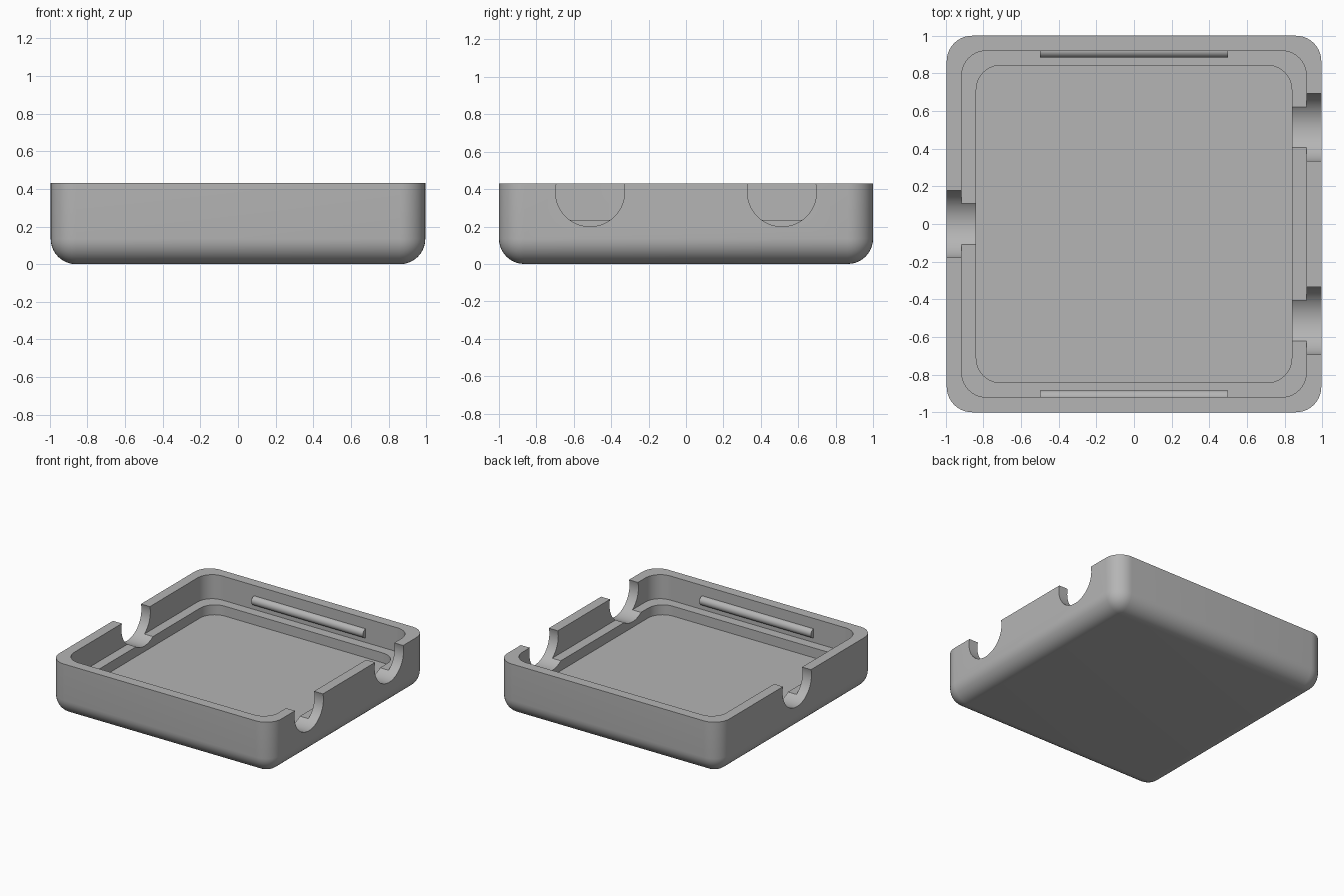
import bpy, bmesh
from math import pi
from mathutils import Matrix

default = bpy.data.objects.get("Cube")
if default:
    bpy.data.objects.remove(default, do_unlink=True)

# Single grey plastic
grey = bpy.data.materials.new("grey plastic")
grey.use_nodes = True
colour = (0.46, 0.46, 0.46, 1)
grey.diffuse_color = colour
grey.node_tree.nodes["Principled BSDF"].inputs["Base Color"].default_value = colour

HEIGHT, LEDGE, FLOOR = 0.43, 0.235, 0.155
WALL_X, WALL_Y, LIP = 0.915, 0.92, 0.077


def finish(name, bm):
    bmesh.ops.recalc_face_normals(bm, faces=bm.faces[:])
    mesh = bpy.data.meshes.new(name)
    bm.to_mesh(mesh)
    bm.free()
    mesh.materials.append(grey)
    obj = bpy.data.objects.new(name, mesh)
    bpy.context.collection.objects.link(obj)
    return obj


def rounded_block(name, half_x, half_y, low, high, radius, round_base=False):
    """Block with rounded upright edges and, if asked, a rounded base."""
    bm = bmesh.new()
    bmesh.ops.create_cube(bm, size=1)
    for v in bm.verts:
        v.co.x *= 2 * half_x
        v.co.y *= 2 * half_y
        v.co.z = high if v.co.z > 0 else low
    edges = []
    for e in bm.edges:
        a, b = (v.co.z for v in e.verts)
        if a != b or (round_base and a == low):
            edges.append(e)
    bmesh.ops.bevel(bm, geom=edges, offset=radius, segments=10,
                    profile=0.5, affect='EDGES')
    return finish(name, bm)


def cylinder_x(name, radius, length, centre, sides):
    bm = bmesh.new()
    bmesh.ops.create_cone(bm, cap_ends=True, segments=sides, radius1=radius,
                          radius2=radius, depth=length,
                          matrix=Matrix.Translation(centre) @ Matrix.Rotation(pi / 2, 4, 'Y'))
    return finish(name, bm)


def activate(obj):
    bpy.ops.object.select_all(action='DESELECT')
    obj.select_set(True)
    bpy.context.view_layer.objects.active = obj


def smooth(obj):
    activate(obj)
    bpy.ops.object.shade_smooth_by_angle(angle=pi / 6)


def cut(obj, cutter):
    cutter.hide_render = True
    mod = obj.modifiers.new("cut", 'BOOLEAN')
    mod.operation = 'DIFFERENCE'
    mod.solver = 'EXACT'
    mod.object = cutter
    activate(obj)
    bpy.ops.object.modifier_apply(modifier=mod.name)
    bpy.data.objects.remove(cutter, do_unlink=True)


# Tray shell with a rounded base
tray = rounded_block("tray", 0.995, 1, 0, HEIGHT, 0.135, True)

# Upper cavity, then the smaller well that leaves a ledge around it
cut(tray, rounded_block("cavity_cutter", WALL_X, WALL_Y, LEDGE, 0.6, 0.13))
cut(tray, rounded_block("well_cutter", WALL_X - LIP, WALL_Y - LIP, FLOOR, 0.5, 0.13))

# Round cable notches: two on the left side, one on the right
for x, y in ((0.95, -0.513), (0.95, 0.513), (-0.95, 0)):
    cut(tray, cylinder_x("notch_cutter", 0.185, 0.4, (x, y, 0.385), 64))
smooth(tray)

# Snap rods along the front and back inner walls
for name, side in (("front_snap_rod", -1), ("back_snap_rod", 1)):
    smooth(cylinder_x(name, 0.036, 1, (0, side * 0.92, 0.31), 32))
